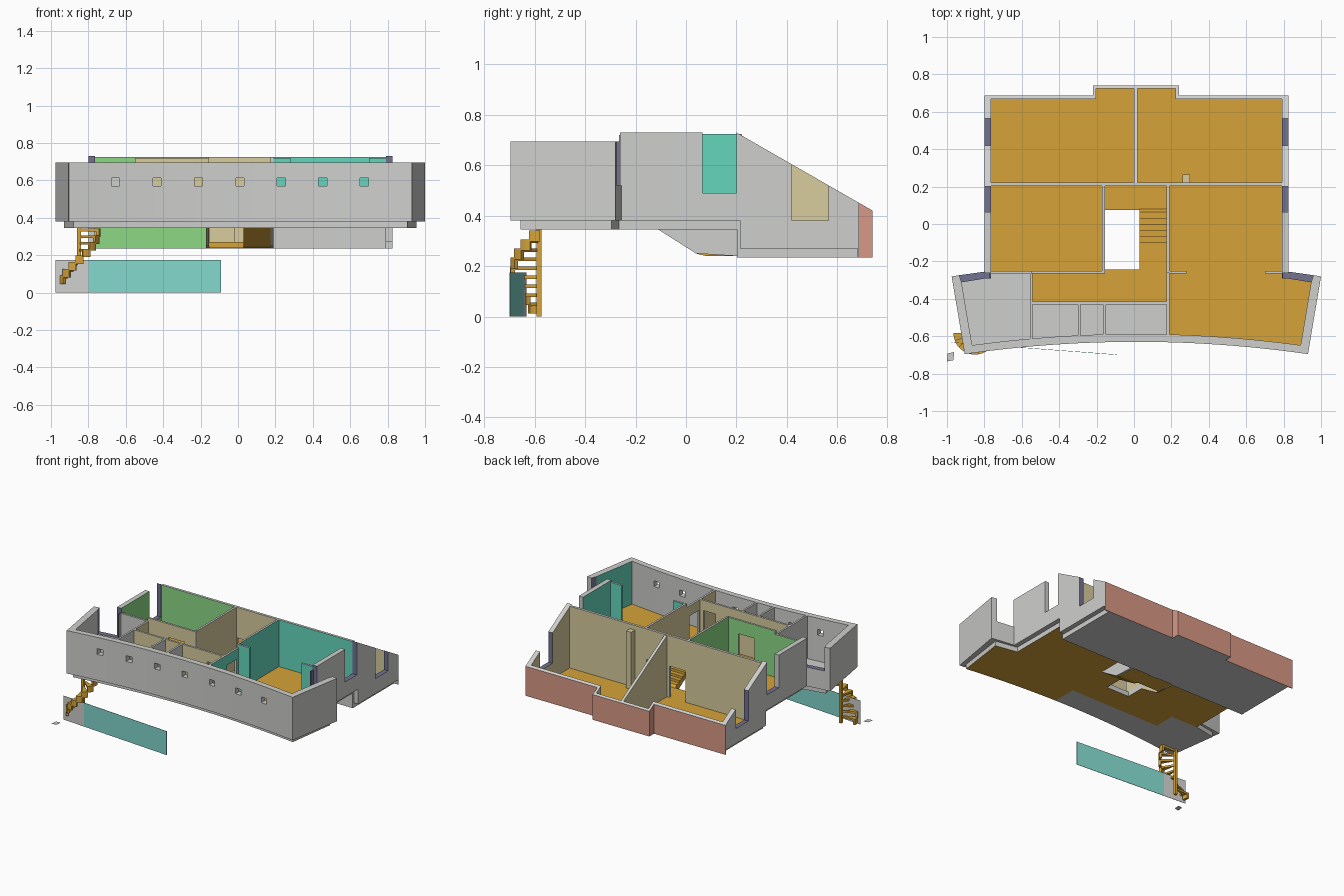
import bpy, bmesh, math

if "Cube" in bpy.data.objects:
    bpy.data.objects.remove(bpy.data.objects["Cube"])

# ---------- materials ----------
def mat(name, r, g, b):
    m = bpy.data.materials.new(name)
    m.diffuse_color = [((c / 255 + 0.055) / 1.055) ** 2.4 for c in (r, g, b)] + [1]
    m.use_nodes = True
    m.node_tree.nodes["Principled BSDF"].inputs["Base Color"].default_value = m.diffuse_color
    return m

GREY = mat("light grey plaster", 207, 207, 205)
OCHRE = mat("ochre wood", 214, 163, 57)
GREEN = mat("green paint", 140, 216, 132)
BEIGE = mat("beige paint", 216, 204, 157)
TEAL = mat("teal paint", 101, 214, 188)
AQUA = mat("pale aqua panel", 130, 216, 205)
RED = mat("brick red", 216, 153, 134)
SLATE = mat("slate window reveal", 114, 114, 145)

# ---------- helper: extrude a profile along an axis ----------
def extrude(name, pts, axis, a, b, ma=GREY, mb=GREY, edge=GREY, rule=None):
    """pts are (x,y) for axis z, (y,z) for axis x, (x,z) for axis y.
    ma / mb colour the caps at a / b, edge the rest, rule may override."""
    place = {'x': lambda p, t: (t, p[0], p[1]),
             'y': lambda p, t: (p[0], t, p[1]),
             'z': lambda p, t: (p[0], p[1], t)}[axis]
    bm = bmesh.new()
    lo = [bm.verts.new(place(p, a)) for p in pts]
    hi = [bm.verts.new(place(p, b)) for p in pts]
    n = len(pts)
    want = {bm.faces.new(lo): ma, bm.faces.new(hi): mb}
    for i in range(n):
        j = (i + 1) % n
        want[bm.faces.new((lo[i], lo[j], hi[j], hi[i]))] = edge
    bmesh.ops.recalc_face_normals(bm, faces=bm.faces[:])
    slots = []
    for f, m in want.items():
        if rule:
            m = rule(f.calc_center_median(), f.normal) or m
        if m not in slots:
            slots.append(m)
        f.material_index = slots.index(m)
    me = bpy.data.meshes.new(name)
    bm.to_mesh(me)
    bm.free()
    for m in slots:
        me.materials.append(m)
    ob = bpy.data.objects.new(name, me)
    bpy.context.collection.objects.link(ob)
    return ob

def rect(u0, u1, v0, v1):
    return [(u0, v0), (u1, v0), (u1, v1), (u0, v1)]

def box(name, x0, x1, y0, y1, z0, z1, m=GREY):
    return extrude(name, rect(x0, x1, y0, y1), 'z', z0, z1, m, m, m)

def door_wall(u0, u1, z0, z1, doors, top):
    """wall profile with door notches cut from its lower edge"""
    p = [(u0, z0)]
    for d0, d1 in doors:
        p += [(d0, z0), (d0, top), (d1, top), (d1, z0)]
    return p + [(u1, z0), (u1, z1), (u0, z1)]

def roof(y):
    return 0.73 - max(0, y - 0.2) * 0.574

def front(x, off=0):
    return -0.63 - 0.078 * (x - 0.0125) ** 2 + off

def arc(x0, x1, off, n=12):
    return [(x0 + (x1 - x0) * i / n, front(x0 + (x1 - x0) * i / n, off)) for i in range(n + 1)]

F, B = 0.38, 0.345          # upper floor top and underside
L, LB = 0.27, 0.235         # lower floor top and underside
T, TF = 0.73, 0.695         # wall tops, rear and front parts

# ---------- floors ----------
extrude("bathroom_floor", [(-0.55, -0.265), (-0.77, -0.265), (-0.93, -0.295)]
        + arc(-0.88, 0.18, 0.035) + [(0.18, -0.42), (-0.55, -0.42)], 'z', B, F)
extrude("hall_floor", rect(-0.55, 0.18, -0.42, -0.243), 'z', B, F, OCHRE, OCHRE)
extrude("east_floor", [(0.18, 0.205)] + arc(0.18, 0.905, 0.035)
        + [(0.955, -0.295), (0.79, -0.265), (0.79, 0.205)], 'z', B, F, OCHRE, OCHRE)
extrude("west_floor", rect(-0.765, -0.155, -0.265, 0.205), 'z', B, F, OCHRE, OCHRE)
extrude("stair_head_floor", rect(0.03, 0.18, -0.243, -0.1), 'z', B, F, OCHRE, OCHRE)
extrude("lower_floor", [(-0.765, 0.21), (0.79, 0.21), (0.79, 0.675), (0.23, 0.675),
                        (0.23, 0.73), (-0.205, 0.73), (-0.205, 0.675), (-0.765, 0.675)],
        'z', LB, L, GREY, OCHRE)
box("stair_landing", -0.155, 0.175, 0.075, 0.21, LB + 0.005, L, OCHRE)

# ---------- outer side walls, mirrored about x = 0.0125 ----------
def reveal(c, n):
    if n.y > 0.9 and c.y > 0.68:
        return RED                                   # brick end of the gable
    inside = 0.065 <= c.y <= 0.206 or 0.415 <= c.y <= 0.57 or c.y < -0.26
    if abs(n.x) < 0.5 and inside and c.z > 0.375:
        return SLATE

for side, paint in (("west", GREEN), ("east", TEAL)):
    mx = (lambda x: x) if side == "west" else (lambda x: 0.025 - x)
    extrude(side + "_side_wall", [(-0.262, F), (0.215, F), (0.215, roof(0.215)), (0.2, T),
            (0.2, 0.49), (0.065, 0.49), (0.065, T), (-0.262, T)],
            'x', mx(-0.80), mx(-0.765), GREY, paint, GREY, reveal)
    extrude(side + "_gable_wall", [(0.215, L), (0.686, L), (0.686, roof(0.686)), (0.565, roof(0.565)),
            (0.565, 0.38), (0.42, 0.38), (0.42, roof(0.42)), (0.215, roof(0.215))],
            'x', mx(-0.80), mx(-0.765), GREY, BEIGE, GREY, reveal)
    # splayed end of the front wing, with its open window
    inner = GREY if side == "west" else TEAL
    sgn = 1 if side == "west" else -1
    rule = lambda c, n: (SLATE if c.y > -0.3 else inner) if n.x * sgn > 0.5 else None
    extrude(side + "_wing_wall", [(mx(x), y) for x, y in
            ((-0.975, -0.28), (-0.905, -0.696), (-0.865, -0.652), (-0.922, -0.312), (-0.935, -0.274))],
            'z', F, TF, rule=rule)
    extrude(side + "_wing_sill", [(mx(x), y) for x, y in
            ((-0.935, -0.274), (-0.922, -0.312), (-0.80, -0.292), (-0.765, -0.29), (-0.765, -0.255), (-0.80, -0.255))],
            'z', F, 0.52, GREY, SLATE)
    extrude(side + "_window_jamb", rect(-0.29, -0.262, 0.52, TF), 'x', mx(-0.772), mx(-0.765),
            SLATE, inner, SLATE)

# ---------- curved front wall with seven small windows ----------
fw = extrude("curved_front_wall", arc(-0.905, 0.93, 0, 24) + arc(0.93, -0.905, 0.042, 24), 'z', F, TF)
for i in range(7):
    x = -0.655 + 0.2217 * i
    cut = box("window_cutter_%d" % i, x - 0.022, x + 0.022, -0.8, -0.5, 0.57, 0.612)
    cut.hide_render = True
    cut.hide_set(True)
    mod = fw.modifiers.new("window", 'BOOLEAN')
    mod.object, mod.operation, mod.solver = cut, 'DIFFERENCE', 'EXACT'

# ---------- brick back wall with bay ----------
def brick(c, n):
    if n.y > 0.9 or (abs(n.x) > 0.9 and c.y > 0.7):
        return RED
    if n.y < -0.9:
        return BEIGE

for name, x0, x1, y0, y1 in (("west_back_wall", -0.766, -0.22, 0.668, 0.686),
                             ("east_back_wall", 0.24, 0.791, 0.668, 0.686),
                             ("bay_back_wall", -0.22, 0.24, 0.724, 0.74)):
    extrude(name, [(y0, LB), (y1, LB), (y1, roof(y1)), (y0, roof(y0))], 'x', x0, x1, rule=brick)
for name, xo, xi in (("bay_west_return", -0.22, -0.202), ("bay_east_return", 0.24, 0.222)):
    extrude(name, [(0.668, LB), (0.724, LB), (0.724, roof(0.724)), (0.668, roof(0.668))],
            'x', xo, xi, RED, BEIGE)
for name, x0, x1 in (("west_corner_brick", -0.80, -0.766), ("east_corner_brick", 0.791, 0.825)):
    extrude(name, rect(x0, x1, LB, L), 'y', 0.68, 0.686, GREY, RED)

# ---------- cross wall between the two levels ----------
C0, C1, CT = 0.203, 0.222, 0.724
extrude("cross_wall_west", rect(-0.766, -0.165, LB, CT), 'y', C0, C1, GREEN, BEIGE)
extrude("cross_wall_hall", door_wall(-0.165, 0.19, LB, CT, [(-0.15, -0.02), (0.04, 0.165)], 0.5),
        'y', C0, C1, BEIGE, BEIGE)
extrude("cross_wall_east", rect(0.19, 0.79, F, CT), 'y', C0, C1, TEAL, BEIGE)
extrude("cross_wall_east_base", rect(0.19, 0.79, LB, F), 'y', C0, C1, GREY, BEIGE)
extrude("rear_dividing_wall", [(C1, L), (0.725, L), (0.725, roof(0.725)), (C1, roof(C1))],
        'x', 0.0, 0.02, BEIGE, BEIGE)
box("rear_pier", 0.26, 0.30, C1, 0.265, L, 0.69, BEIGE)

# ---------- upper level partitions ----------
extrude("west_room_front_wall", rect(-0.766, -0.55, F, TF), 'y', -0.265, -0.25, GREY, GREEN)
extrude("hall_north_wall", door_wall(-0.55, -0.155, F, 0.72, [(-0.38, -0.25)], 0.62),
        'y', -0.265, -0.25, BEIGE, GREEN)
extrude("stair_west_wall", rect(-0.25, C0, F, CT), 'x', -0.17, -0.155, GREEN, BEIGE)
extrude("hall_east_wall", [(-0.60, F), (-0.40, F), (-0.40, 0.62), (-0.29, 0.62), (-0.29, F), (C0, F),
        (C0, CT), (-0.262, CT), (-0.262, TF), (-0.60, TF)], 'x', 0.175, 0.19, BEIGE, TEAL)
for name, x0, x1 in (("east_stub_inner", 0.19, 0.28), ("east_stub_outer", 0.70, 0.79)):
    extrude(name, rect(x0, x1, F, 0.72), 'y', -0.265, -0.25, TEAL, TEAL, TEAL,
            lambda c, n: GREY if n.z > 0.9 else None)
extrude("hall_west_wall", rect(-0.415, -0.265, F, TF), 'x', -0.557, -0.543, GREY, BEIGE)
extrude("bathroom_north_wall", door_wall(-0.557, 0.175, F, TF, [(-0.40, -0.31), (0.05, 0.15)], 0.62),
        'y', -0.43, -0.415, BEIGE, BEIGE)
for i, (x, y) in enumerate(((-0.55, -0.615), (-0.293, -0.60), (-0.158, -0.593))):
    box("bathroom_partition_%d" % i, x - 0.007, x + 0.007, y, -0.43, F, TF)

# ---------- inner stair and its side panels ----------
steps = []
for i in range(5):
    y, z = -0.1 + 0.033 * i, F - 0.018 * (i + 1)
    steps += [(y, z), (y + 0.033, z)]
extrude("inner_stair", [(-0.1, F)] + steps + [(0.08, L), (0.08, LB + 0.005), (0.04, 0.25), (-0.11, B)],
        'x', 0.03, 0.175, OCHRE, OCHRE, OCHRE)
panel = [(-0.11, B), (0.04, 0.25), (C0, 0.24), (C0, F), (-0.11, F)]
extrude("stair_panel_east", panel, 'x', 0.175, 0.19, BEIGE, GREY)
extrude("stair_panel_west", panel, 'x', -0.17, -0.155, GREY, BEIGE, BEIGE)

# ---------- outside spiral stair ----------
CX, CY, N = -0.85, -0.583, 9
box("spiral_post", CX - 0.01, CX + 0.01, CY - 0.01, CY + 0.01, 0, B, OCHRE)

def ring(r, a0, a1, n=3):
    return [(CX + r * math.cos(a0 + (a1 - a0) * k / n),
             CY + r * math.sin(a0 + (a1 - a0) * k / n)) for k in range(n + 1)]

for i in range(N):
    a0 = math.pi * (1 + i / N)
    a1 = a0 + math.pi / N * 1.1
    z = 0.055 + (B - 0.058) * i / (N - 1)
    extrude("spiral_tread_%d" % i, [(CX, CY)] + ring(0.115, a0, a1), 'z', z - 0.014, z, OCHRE, OCHRE, OCHRE)
    extrude("spiral_stringer_%d" % i, ring(0.115, a0, a1) + ring(0.098, a1, a0),
            'z', max(0.012, z - 0.045), z, OCHRE, OCHRE, OCHRE)

# ---------- ground level screen and paving slab ----------
def screen(name, x0, x1, m):
    y = lambda x: -0.645 - 0.0745 * (x + 0.8)
    extrude(name, [(x0, y(x0)), (x1, y(x1)), (x1, y(x1) - 0.002), (x0, y(x0) - 0.002)],
            'z', 0, 0.175, m, m, m)

screen("aqua_screen", -0.80, -0.09, AQUA)
screen("grey_screen", -0.975, -0.80, GREY)
extrude("paving_slab", [(-1.0, -0.735), (-0.965, -0.728), (-0.962, -0.685), (-0.996, -0.692)], 'z', 0, 0.001)
